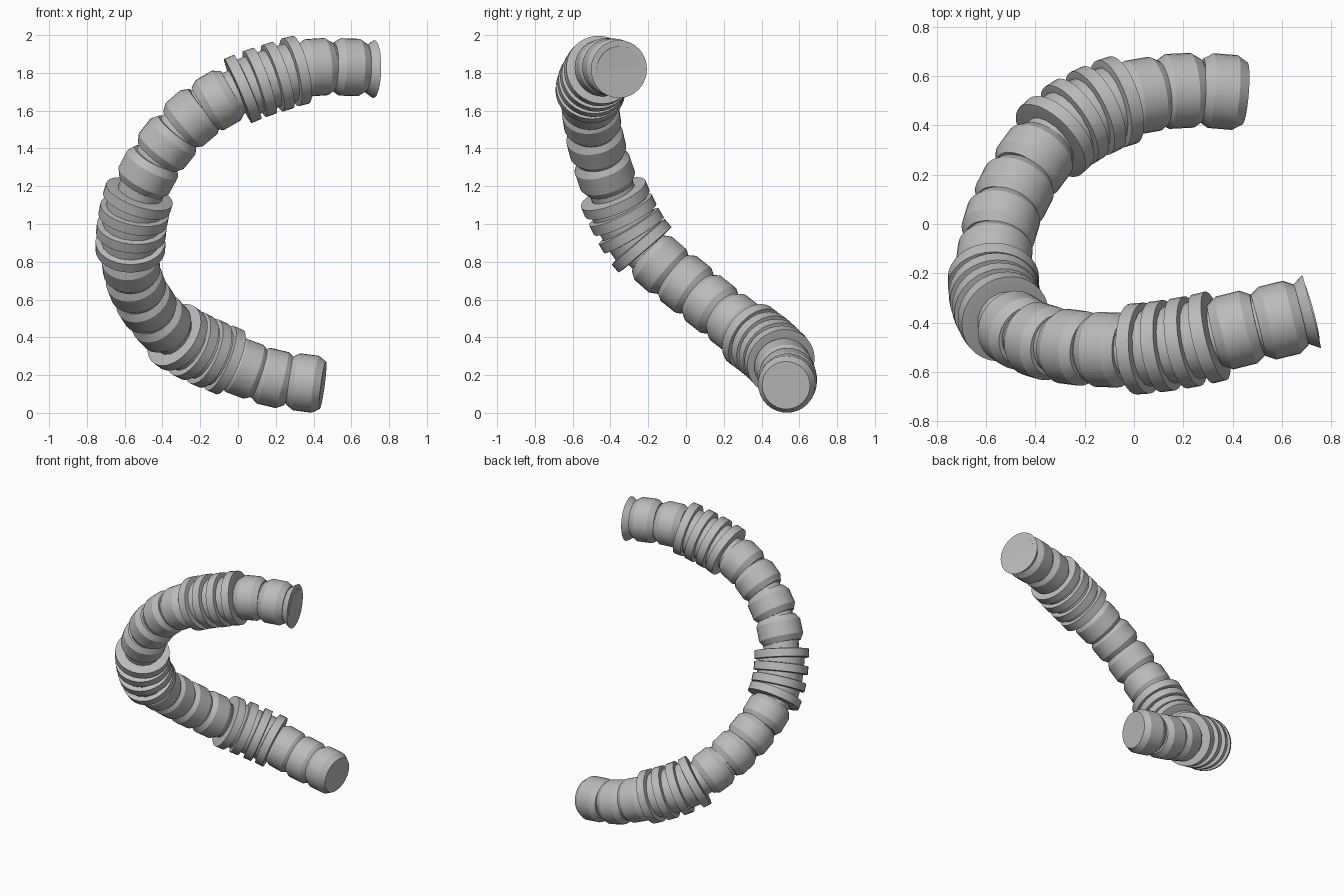
import bpy, bmesh, math
from mathutils import Vector

cube = bpy.data.objects.get("Cube")
if cube:
    bpy.data.objects.remove(cube, do_unlink=True)

grey = bpy.data.materials.new("hose_grey")
grey.use_nodes = True
grey.diffuse_color = (0.5, 0.5, 0.5, 1)
grey.node_tree.nodes["Principled BSDF"].inputs["Base Color"].default_value = (0.5, 0.5, 0.5, 1)

SIDES = 32

# Section centres from the flared end to the plain end: B = barrel, R = raised ring
stations = [
    ("F", 0.72, -0.355, 1.82),
    ("B", 0.59, -0.39, 1.83), ("B", 0.415, -0.43, 1.83),
    ("R", 0.305, -0.46, 1.81), ("R", 0.21, -0.48, 1.78),
    ("R", 0.115, -0.495, 1.75), ("R", 0.025, -0.505, 1.715),
    ("B", -0.105, -0.51, 1.655), ("B", -0.245, -0.50, 1.56),
    ("B", -0.375, -0.475, 1.425), ("B", -0.475, -0.43, 1.275),
    ("R", -0.53, -0.375, 1.135), ("R", -0.552, -0.335, 1.05),
    ("R", -0.565, -0.29, 0.965), ("R", -0.57, -0.235, 0.885),
    ("B", -0.567, -0.135, 0.785), ("B", -0.54, 0.0, 0.68),
    ("B", -0.485, 0.13, 0.575), ("B", -0.405, 0.26, 0.475),
    ("R", -0.32, 0.355, 0.40), ("R", -0.24, 0.415, 0.355),
    ("R", -0.155, 0.46, 0.315), ("R", -0.07, 0.495, 0.28),
    ("B", 0.035, 0.52, 0.235), ("B", 0.185, 0.54, 0.185),
    ("B", 0.36, 0.537, 0.158),
]
points = [Vector(s[1:]) for s in stations]

# Half profiles: distance along the path, radius
barrel = [(-0.09, 0.127), (-0.05, 0.152), (0.05, 0.152), (0.09, 0.127)]
ring = [(-0.032, 0.155), (-0.028, 0.185), (0.028, 0.185), (0.032, 0.155)]
flare = [(-0.05, 0.12), (-0.01, 0.147), (0, 0.153)]


def finish(obj):
    obj.data.materials.clear()
    obj.data.materials.append(grey)
    bpy.ops.object.select_all(action="DESELECT")
    obj.select_set(True)
    bpy.context.view_layer.objects.active = obj
    bpy.ops.object.shade_smooth_by_angle(angle=math.radians(25))


def lathe(name, profile, centre, axis):
    """Closed round section turned about the path direction."""
    bm = bmesh.new()
    loops = []
    for dist, radius in profile:
        loops.append([bm.verts.new((radius * math.cos(a), radius * math.sin(a), dist))
                      for a in (math.tau * i / SIDES for i in range(SIDES))])
    for low, high in zip(loops, loops[1:]):
        for i in range(SIDES):
            j = (i + 1) % SIDES
            bm.faces.new((low[i], low[j], high[j], high[i]))
    bm.faces.new(loops[0][::-1])
    bm.faces.new(loops[-1])
    mesh = bpy.data.meshes.new(name)
    bm.to_mesh(mesh)
    bm.free()
    obj = bpy.data.objects.new(name, mesh)
    obj.location = centre
    obj.rotation_mode = "QUATERNION"
    obj.rotation_quaternion = axis.to_track_quat("Z", "Y")
    bpy.context.collection.objects.link(obj)
    finish(obj)


def core(name, path, radius):
    """Round tube following the path."""
    data = bpy.data.curves.new(name, "CURVE")
    data.dimensions = "3D"
    data.bevel_depth = radius
    data.bevel_resolution = 6
    data.use_fill_caps = True
    spline = data.splines.new("POLY")
    spline.points.add(len(path) - 1)
    for p, co in zip(spline.points, path):
        p.co = (*co, 1)
    obj = bpy.data.objects.new(name, data)
    bpy.context.collection.objects.link(obj)
    bpy.ops.object.select_all(action="DESELECT")
    obj.select_set(True)
    bpy.context.view_layer.objects.active = obj
    bpy.ops.object.convert(target="MESH")
    finish(bpy.context.view_layer.objects.active)


# Barrels, rings and flared mouth
kinds = {"B": ("barrel_section", barrel), "R": ("raised_ring", ring), "F": ("flared_mouth", flare)}
last = len(points) - 1
for i, (station, p) in enumerate(zip(stations, points)):
    axis = points[max(i - 1, 0)] - points[min(i + 1, last)]
    if i == 0:
        axis = Vector((0.97, 0.25, -0.02))
    elif i == last:
        axis = Vector((-0.98, 0.08, 0.13))
    name, profile = kinds[station[0]]
    lathe(name, profile, p, axis.normalized())

# Inner tube showing in the grooves, slightly thicker under each ring group
core("inner_tube", points, 0.122)
groups = [[p for s, p in list(zip(stations, points))[a:a + 4] if s[0] == "R"] for a in (3, 11, 19)]
for group in groups:
    core("ring_sleeve", group, 0.157)
